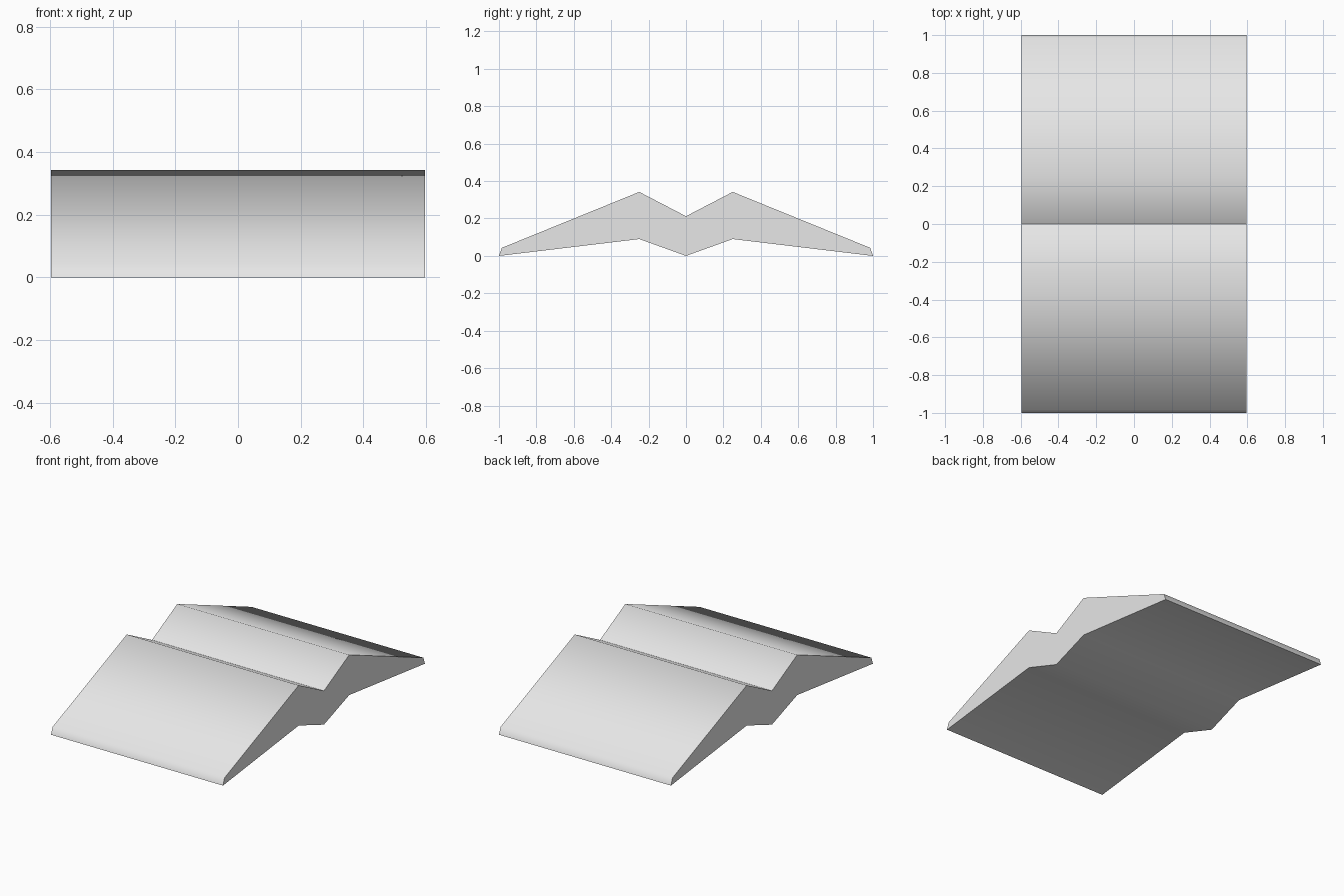
import bpy
import bmesh
import math

cube = bpy.data.objects.get("Cube")
if cube:
    bpy.data.objects.remove(cube, do_unlink=True)

# Plain light grey
grey = bpy.data.materials.new("light_grey")
grey.use_nodes = True
colour = (0.8, 0.8, 0.8, 1.0)
grey.diffuse_color = colour
grey.node_tree.nodes["Principled BSDF"].inputs["Base Color"].default_value = colour

# Half cross-section (y, z), mirrored about the central valley
HALF_WIDTH = 0.596
top = [(0.25, 0.342), (0.985, 0.043)]
bottom = [(1.0, 0.0), (0.25, 0.09)]
half = top + bottom
profile = [(0, 0.212)] + half + [(0, 0)] + [(-y, z) for y, z in reversed(half)]

# Double-ridged panel: the section extruded along x
bm = bmesh.new()
section = bm.faces.new([bm.verts.new((-HALF_WIDTH, y, z)) for y, z in profile])
extruded = bmesh.ops.extrude_face_region(bm, geom=[section], use_keep_orig=True)
moved = [v for v in extruded["geom"] if isinstance(v, bmesh.types.BMVert)]
bmesh.ops.translate(bm, verts=moved, vec=(2 * HALF_WIDTH, 0, 0))
bmesh.ops.recalc_face_normals(bm, faces=bm.faces[:])

mesh = bpy.data.meshes.new("ridged_panel")
bm.to_mesh(mesh)
bm.free()
mesh.materials.append(grey)
panel = bpy.data.objects.new("ridged_panel", mesh)
bpy.context.collection.objects.link(panel)

# Smooth over ridges and lips, crisp at the valley, ends and lower rims
bpy.ops.object.select_all(action="DESELECT")
panel.select_set(True)
bpy.context.view_layer.objects.active = panel
bpy.ops.object.shade_smooth_by_angle(angle=math.radians(52.5))
